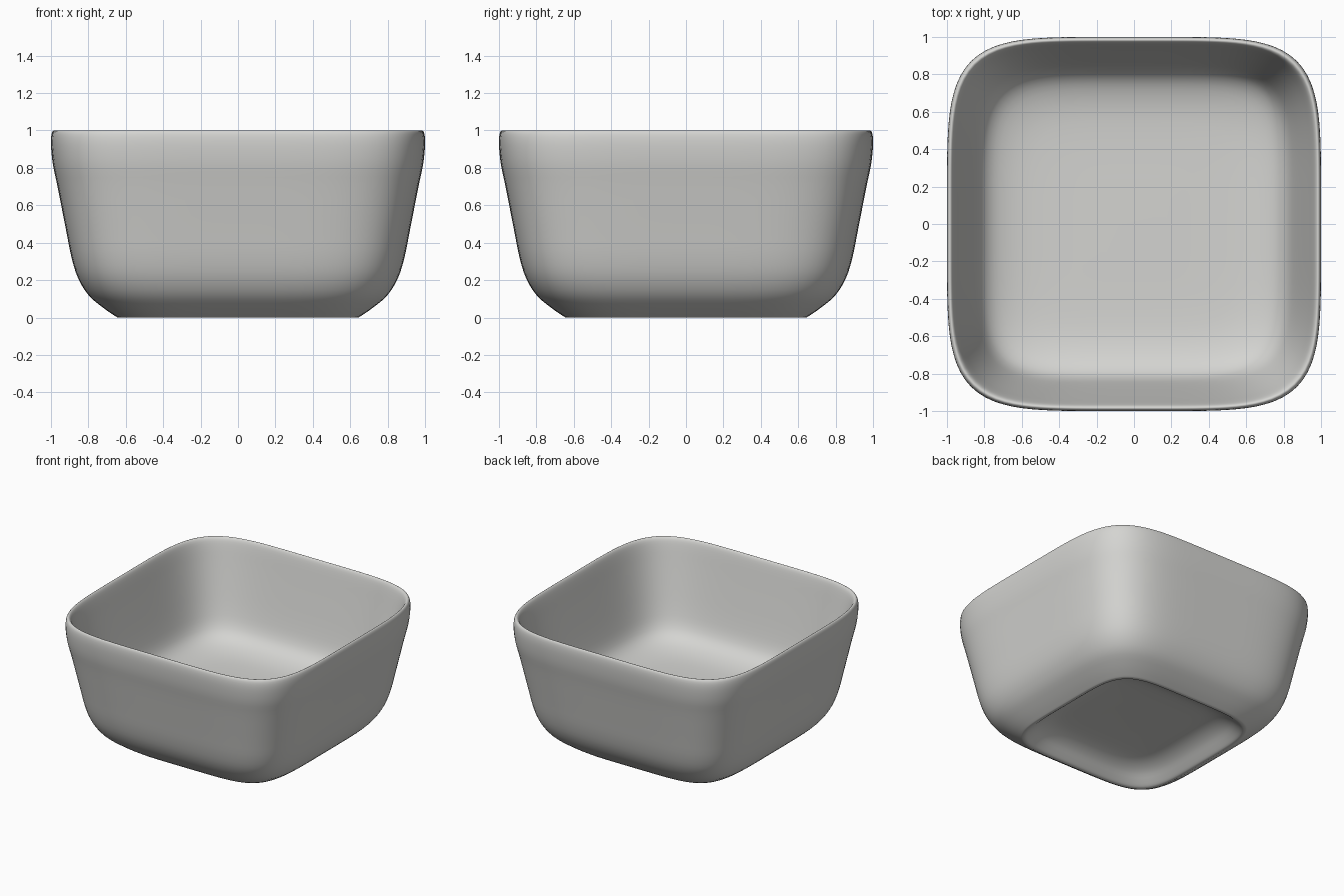
import bpy, bmesh, math
from mathutils import Vector

cube = bpy.data.objects.get("Cube")
if cube:
    bpy.data.objects.remove(cube, do_unlink=True)

SIDES = 160      # points around the bowl
SQUARENESS = 5   # exponent of the rounded-square outline
STEPS = 3        # smoothing steps between profile points

# Half-width and height, from the underside centre, up the wall, to the inner floor
PROFILE = [
    (0.2, 0.13), (0.38, 0.125), (0.47, 0.11), (0.54, 0.075), (0.59, 0.03),
    (0.62, 0.004), (0.64, 0), (0.66, 0.01), (0.725, 0.055), (0.8, 0.12),
    (0.855, 0.21), (0.89, 0.32), (0.92, 0.47), (0.965, 0.7), (0.99, 0.82),
    (1, 0.92), (0.997, 0.98), (0.985, 1), (0.97, 0.985), (0.955, 0.93),
    (0.932, 0.82), (0.895, 0.65), (0.86, 0.5), (0.83, 0.4), (0.79, 0.335),
    (0.72, 0.29), (0.6, 0.26), (0.42, 0.25), (0.2, 0.25),
]


def smooth_path(points):
    """Catmull-Rom curve through the points."""
    pts = [Vector(p) for p in points]
    pts = [pts[0]] + pts + [pts[-1]]
    path = []
    for a, b, c, d in zip(pts, pts[1:], pts[2:], pts[3:]):
        for i in range(STEPS):
            t = i / STEPS
            path.append(0.5 * (2 * b + (c - a) * t
                               + (2 * a - 5 * b + 4 * c - d) * t ** 2
                               + (3 * b - a - 3 * c + d) * t ** 3))
    return path + [pts[-1]]


def outline(i):
    """Unit rounded square point at step i."""
    a = math.tau * i / SIDES
    c, s = math.cos(a), math.sin(a)
    r = (abs(c) ** SQUARENESS + abs(s) ** SQUARENESS) ** (-1 / SQUARENESS)
    return c * r, s * r


# Loft the rings into one closed shell
bm = bmesh.new()
square = [outline(i) for i in range(SIDES)]
rings = [[bm.verts.new((x * p.x, y * p.x, max(p.y, 0))) for x, y in square]
         for p in smooth_path(PROFILE)]
for low, high in zip(rings, rings[1:]):
    for i in range(SIDES):
        j = (i + 1) % SIDES
        bm.faces.new((low[i], low[j], high[j], high[i]))

# Flat centres of the underside and the inner floor
bm.faces.new(rings[0][::-1])
bm.faces.new(rings[-1])
bmesh.ops.recalc_face_normals(bm, faces=bm.faces)

mesh = bpy.data.meshes.new("bowl")
bm.to_mesh(mesh)
bm.free()
bowl = bpy.data.objects.new("bowl", mesh)
bpy.context.collection.objects.link(bowl)

# Glazed grey finish
grey = bpy.data.materials.new("light_grey")
grey.use_nodes = True
colour = (0.66, 0.66, 0.64, 1)
grey.diffuse_color = colour
grey.node_tree.nodes["Principled BSDF"].inputs["Base Color"].default_value = colour
mesh.materials.append(grey)

bpy.ops.object.select_all(action="DESELECT")
bowl.select_set(True)
bpy.context.view_layer.objects.active = bowl
bpy.ops.object.shade_smooth()
